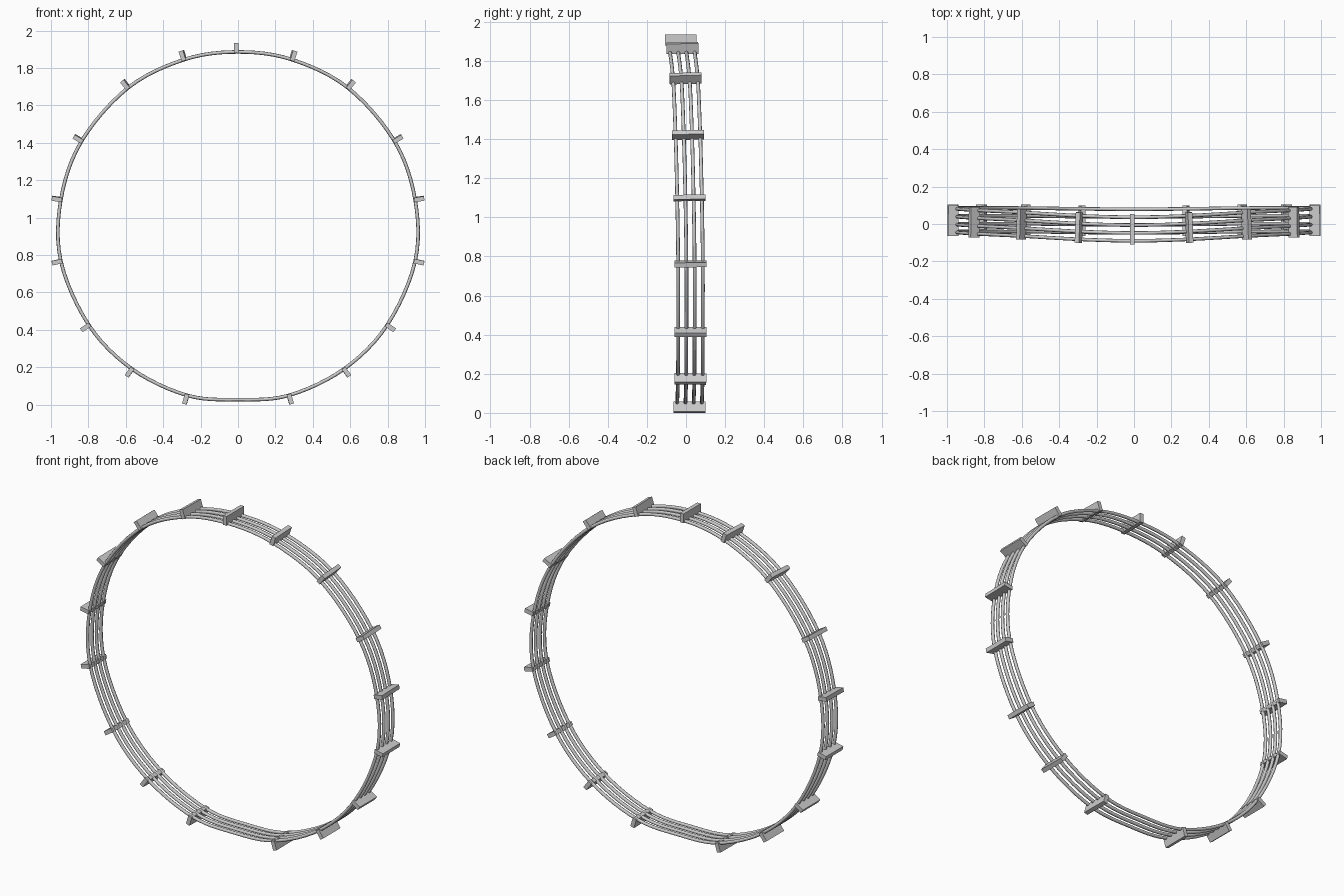
import bpy, bmesh, math
from mathutils import Vector, Matrix

if "Cube" in bpy.data.objects:
    bpy.data.objects.remove(bpy.data.objects["Cube"])

# Half of the loop's centreline, top to bottom (x, y, z)
half = [(0, -.027, 1.886), (.288, -.019, 1.845), (.588, -.002, 1.694),
        (.836, .010, 1.41), (.947, .018, 1.096), (.947, .023, .767),
        (.797, .023, .425), (.567, .022, .191), (.273, .018, .05), (0, .016, .027)]
knots = [Vector(p) for p in half]
knots += [Vector((-p.x, p.y, p.z)) for p in reversed(knots[1:-1])]
K, STEPS = len(knots), 6


def spline(u):
    """Closed smooth curve through the knots."""
    i, t = math.floor(u), u - math.floor(u)
    a, b, c, d = (knots[(i + k) % K] for k in (-1, 0, 1, 2))
    return 0.5 * (2 * b + (c - a) * t + (2 * a - 5 * b + 4 * c - d) * t * t
                  + (3 * b - a - 3 * c + d) * t ** 3)


def frame(u):
    """Position, tangent, sideways and outward directions."""
    t = (spline(u + .05) - spline(u - .05)).normalized()
    out = t.cross(Vector((0, 1, 0))).normalized()
    return spline(u), t, out.cross(t), out


def finish(bm, name):
    bmesh.ops.recalc_face_normals(bm, faces=bm.faces)
    me = bpy.data.meshes.new(name)
    bm.to_mesh(me)
    bm.free()
    ob = bpy.data.objects.new(name, me)
    bpy.context.collection.objects.link(ob)
    return ob


# Four round rails swept round the loop
SIDES, RADIUS = 8, .0095
for n in range(4):
    offset = (n - 1.5) * .042
    bm = bmesh.new()
    rings = []
    for s in range(K * STEPS):
        p, t, side, out = frame(s / STEPS)
        c = p + side * offset
        rings.append([bm.verts.new(c + RADIUS * (side * math.cos(a) + out * math.sin(a)))
                      for a in (2 * math.pi * k / SIDES for k in range(SIDES))])
    for s, r in enumerate(rings):
        q = rings[(s + 1) % len(rings)]
        for k in range(SIDES):
            j = (k + 1) % SIDES
            bm.faces.new((r[k], r[j], q[j], q[k])).smooth = True
    finish(bm, f"rail_{n + 1}")

# Cross blocks on the outside at every knot except the bottom one
for i in range(K):
    if i == len(half) - 1:
        continue
    p, t, side, out = frame(i if i else -.035)
    rot = Matrix((t, side, out)).transposed().to_4x4()
    bm = bmesh.new()
    bmesh.ops.create_cube(bm, size=1, matrix=Matrix.Translation(p + out * .0215) @ rot
                          @ Matrix.Diagonal((.024, .163, .055, 1)))
    finish(bm, f"cross_block_{i + 1}")
